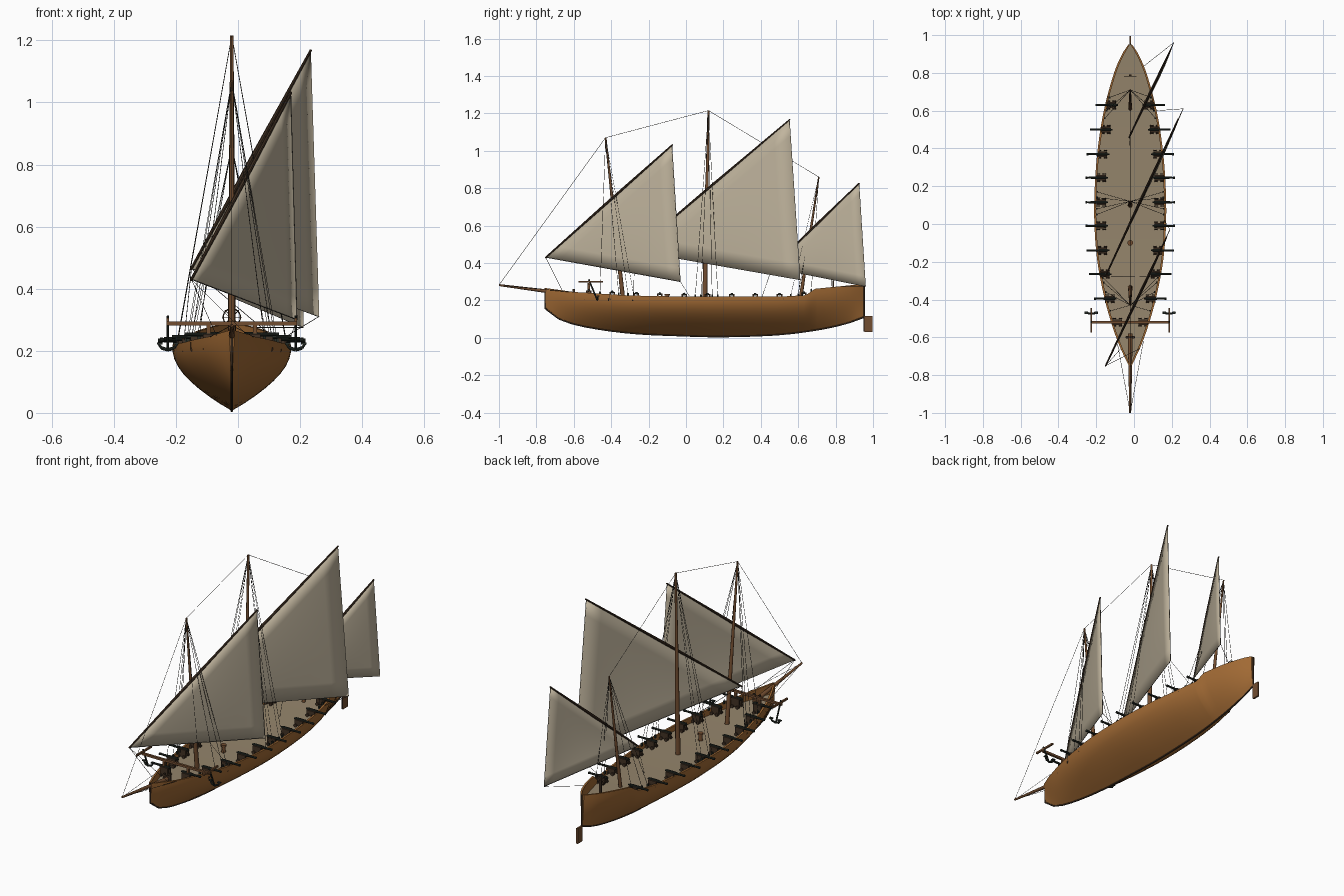
import bpy, bmesh, math
from mathutils import Vector, Matrix

if "Cube" in bpy.data.objects:
    bpy.data.objects.remove(bpy.data.objects["Cube"])

CX = -0.02  # hull centreline


def material(name, rgb):
    m = bpy.data.materials.new(name)
    m.diffuse_color = (*rgb, 1)
    m.use_nodes = True
    m.node_tree.nodes["Principled BSDF"].inputs["Base Color"].default_value = m.diffuse_color
    return m


HULL = material("hull_wood", (0.36, 0.145, 0.035))
DECK = material("deck_planks", (0.30, 0.235, 0.15))
MAST = material("mast_wood", (0.17, 0.075, 0.03))
YARD = material("dark_wood", (0.055, 0.032, 0.018))
IRON = material("iron", (0.02, 0.026, 0.02))
ROPE = material("rope", (0.035, 0.032, 0.028))
SAIL = material("sailcloth", (0.53, 0.46, 0.34))


def finish(name, bm, mats, angle=35):
    bmesh.ops.recalc_face_normals(bm, faces=bm.faces)
    me = bpy.data.meshes.new(name)
    bm.to_mesh(me)
    bm.free()
    for m in mats:
        me.materials.append(m)
    ob = bpy.data.objects.new(name, me)
    bpy.context.collection.objects.link(ob)
    if angle:
        bpy.ops.object.select_all(action='DESELECT')
        ob.select_set(True)
        bpy.context.view_layer.objects.active = ob
        bpy.ops.object.shade_smooth_by_angle(angle=math.radians(angle))
    return ob


def tube(bm, p0, p1, r0, r1=None, n=10, mat=0):
    p0, p1 = Vector(p0), Vector(p1)
    d = p1 - p0
    mx = Matrix.Translation((p0 + p1) / 2) @ d.to_track_quat('Z', 'Y').to_matrix().to_4x4()
    res = bmesh.ops.create_cone(bm, cap_ends=True, segments=n, radius1=r0,
                                radius2=r0 if r1 is None else r1, depth=d.length, matrix=mx)
    for f in {f for v in res["verts"] for f in v.link_faces}:
        f.material_index = mat


def box(bm, c, s, mat=0):
    res = bmesh.ops.create_cube(bm, size=1, matrix=Matrix.Translation(c) @ Matrix.Diagonal((*s, 1)))
    for f in {f for v in res["verts"] for f in v.link_faces}:
        f.material_index = mat


def curve(pts, y, smooth=True):
    """Interpolate (y, value) pairs."""
    k = 0
    while k < len(pts) - 2 and y > pts[k + 1][0]:
        k += 1
    (y0, a), (y1, b) = pts[k], pts[k + 1]
    t = (y - y0) / (y1 - y0)
    if not smooth:
        return a + (b - a) * t

    def slope(i):
        lo, hi = max(i - 1, 0), min(i + 1, len(pts) - 1)
        return (pts[hi][1] - pts[lo][1]) / (pts[hi][0] - pts[lo][0])
    h = y1 - y0
    return ((2*t**3 - 3*t*t + 1) * a + (t**3 - 2*t*t + t) * h * slope(k)
            + (3*t*t - 2*t**3) * b + (t**3 - t*t) * h * slope(k + 1))


WIDTH = [(-.75, .008), (-.65, .055), (-.55, .092), (-.4, .135), (-.2, .174), (0, .19),
         (.2, .188), (.4, .172), (.6, .14), (.8, .086), (.9, .043), (.95, .01)]
KEEL = [(-.75, .155), (-.68, .102), (-.55, .062), (-.3, .026), (0, .011), (.2, .007),
        (.5, .018), (.7, .043), (.85, .075), (.95, .11)]
SHEER = [(-.75, .266), (-.6, .245), (-.3, .226), (0, .22), (.5, .22), (.64, .228), (.69, .262), (.95, .288)]


def sheer(y):
    return curve(SHEER, y, False)


def deck_z(y):
    return .192 + .025 * (y / .9) ** 2


# Hull: lofted closed sections with bulwark and deck
bm = bmesh.new()
ys = sorted({round(-.75 + 1.7 * i / 48, 4) for i in range(49)} | {.64, .69})
rings = []
N = 9
for y in ys:
    w, zk, zs = curve(WIDTH, y), curve(KEEL, y), sheer(y)
    half = [(w * math.sin(min(i / N * 1.07, 1.04) * math.pi / 2) ** .92 if i else 0,
             zk + (zs - zk) * i / N) for i in range(N + 1)]
    wi = max(w - .011, .002)
    half += [(wi, zs), (wi, deck_z(y))]
    pts = [(-x, z) for x, z in half[:0:-1]] + half
    rings.append([bm.verts.new((CX + x, y, z)) for x, z in pts])
M = len(rings[0])
for a, b in zip(rings, rings[1:]):
    for j in range(M):
        k = (j + 1) % M
        bm.faces.new((a[j], a[k], b[k], b[j])).material_index = 1 if j == M - 1 else 0
bm.faces.new(rings[0])
bm.faces.new(rings[-1])
finish("hull", bm, [HULL, DECK], 40)

# Keel strip, stern post and rudder
bm = bmesh.new()
ky = [-.75 + 1.7 * i / 24 for i in range(25)]
for a, b in zip(ky, ky[1:]):
    tube(bm, (CX, a, curve(KEEL, a)), (CX, b, curve(KEEL, b)), .0045, n=6)
tube(bm, (CX, -.751, .155), (CX, -.751, .266), .0045, n=6)
tube(bm, (CX, .953, .035), (CX, .953, .285), .004, n=6)
finish("keel", bm, [YARD])
bm = bmesh.new()
box(bm, (CX, .975, .073), (.01, .042, .086))
finish("rudder", bm, [MAST], 0)

# Masts and bowsprit
FORE, MAIN, MIZZEN = (CX, -.43, 1.07), (CX, .12, 1.215), (CX, .71, .86)
TIP = (CX, -1, .282)
for name, foot, top, r in (("fore_mast", (CX, -.335, .19), FORE, .012),
                           ("main_mast", (CX, .10, .19), MAIN, .0135),
                           ("mizzen_mast", (CX, .61, .195), MIZZEN, .010),
                           ("bowsprit", (CX, -.58, .228), TIP, .013)):
    bm = bmesh.new()
    tube(bm, foot, top, r, r * .4, 12)
    finish(name, bm, [MAST])

# Lateen yards and triangular sails: tack, peak, clew
SAILS = {"fore": ((-.15, -.75, .43), (.17, -.075, 1.03), (.19, -.03, .30)),
         "main": ((-.15, -.275, .465), (.233, .553, 1.165), (.26, .61, .31)),
         "mizzen": ((-.025, .46, .375), (.195, .925, .825), (.21, .96, .275))}
R = 10
for name, tri in SAILS.items():
    A, B, C = map(Vector, tri)
    nrm = (B - A).cross(C - A).normalized()
    if nrm.x < 0:
        nrm = -nrm
    bm = bmesh.new()
    rows = []
    for i in range(R + 1):
        row = []
        for j in range(i + 1):
            u, v, s = (i - j) / R, j / R, 1 - i / R
            row.append(bm.verts.new(A * s + B * u + C * v + nrm * .25 * u * v * s))
        rows.append(row)
    for i in range(R):
        for j in range(i + 1):
            bm.faces.new((rows[i][j], rows[i + 1][j], rows[i + 1][j + 1]))
            if j < i:
                bm.faces.new((rows[i][j], rows[i + 1][j + 1], rows[i][j + 1]))
    sail = finish(name + "_sail", bm, [SAIL])
    sail.modifiers.new("cloth", 'SOLIDIFY').thickness = .002
    bm = bmesh.new()
    ext = (B - A) * .004
    mid = (A + B) / 2
    tube(bm, A - ext, mid, .004, .0075, 8)
    tube(bm, mid, B + ext, .0075, .004, 8)
    finish(name + "_yard", bm, [YARD])
    bm = bmesh.new()
    tube(bm, A, C, .0014, n=4)
    tube(bm, B, C, .0014, n=4)
    finish(name + "_bolt_rope", bm, [ROPE], 0)

# Standing and running rigging with deadeyes at the rail
bm = bmesh.new()
eyes = bmesh.new()


def line(a, b, r=.0011):
    tube(bm, a, b, r, n=4)


line(TIP, FORE)
line(FORE, MAIN)
line(MAIN, MIZZEN)
for top, feet in ((FORE, (-.46, -.36, -.31, -.28)), (MAIN, (.05, .08, .14, .17)),
                  (MIZZEN, (.56, .6, .67))):
    for s in (-1, 1):
        for y in feet:
            p = (CX + s * (curve(WIDTH, y) - .014), y, sheer(y) + .004)
            line(top, p)
            box(eyes, p, (.009, .009, .016))
for s in (-1, 1):
    line(TIP, (CX + s * .07, -.62, .245))
    line(SAILS["fore"][0], (CX + s * .05, -.66, .25))
    line(SAILS["main"][0], (CX + s * .155, -.28, .225))
line(SAILS["fore"][2], (.16, .02, .22))
line(SAILS["main"][2], (.12, .6, .225))
line(SAILS["mizzen"][2], (.045, .83, .275))
line(SAILS["mizzen"][0], (CX, .40, .2))
finish("rigging", bm, [ROPE], 0)
finish("deadeyes", eyes, [IRON], 0)

# Deck guns: (y, carriage distance from centreline)
GUNS = [(.63, .10), (.50, .13), (.37, .147), (.245, .153), (.115, .154), (-.01, .153),
        (-.14, .147), (-.265, .135), (-.395, .108), (-.52, .068)]
barrels, carriages = bmesh.new(), bmesh.new()
for y, d in GUNS:
    z, zd = sheer(y) + .013, deck_z(y)
    for s in (-1, 1):
        x = CX + s * d
        tube(barrels, (x - s * .028, y, z), (x + s * .082, y, z), .008, .005, 10)
        tube(barrels, (x + s * .074, y, z), (x + s * .084, y, z), .0065, n=10)
        tube(barrels, (x - s * .036, y, z), (x - s * .026, y, z), .004, n=8)
        for e in (-1, 1):
            box(carriages, (x, y + e * .011, (z + zd + .006) / 2), (.05, .008, z - zd - .004))
            for f in (-1, 1):
                tube(carriages, (x + f * .016, y + e * .016, zd + .008),
                     (x + f * .016, y + e * .023, zd + .008), .009, n=10)
        box(carriages, (x, y, zd + .014), (.044, .024, .01))
finish("gun_barrels", barrels, [IRON])
finish("gun_carriages", carriages, [YARD])

# Anchor beam across the bow, with an anchor at each end
bm = bmesh.new()
box(bm, (CX, -.52, .288), (.42, .013, .012))
for s in (-1, 1):
    box(bm, (CX + s * .075, -.52, .25), (.012, .012, .07))
finish("anchor_beam", bm, [MAST], 0)
bm = bmesh.new()
for s in (-1, 1):
    x = CX + s * .206
    box(bm, (x, -.51, .30), (.009, .13, .010), 1)
    crown = (x, -.475, .203)
    tube(bm, (x, -.52, .312), crown, .0045, n=8)
    for e in (-1, 1):
        tip = (x + e * .033, -.47, .226)
        tube(bm, crown, (x + e * .02, -.472, .209), .0055, n=8)
        tube(bm, (x + e * .02, -.472, .209), tip, .005, .003, n=8)
        box(bm, (x + e * .026, -.47, .224), (.018, .014, .006))
finish("anchors", bm, [IRON, MAST])

# Steering wheel at the stern
bm = bmesh.new()
c = Vector((CX, .78, .308))
ring = [c + Vector((math.cos(a), 0, math.sin(a))) * .028 for a in [i * math.pi / 8 for i in range(16)]]
for i in range(16):
    tube(bm, ring[i], ring[(i + 1) % 16], .0022, n=6)
    if i % 2 == 0:
        tube(bm, c, c + (ring[i] - c) * 1.15, .0014, n=5)
box(bm, (CX, .788, .255), (.012, .008, .105))
finish("steering_wheel", bm, [YARD])

# Capstan and bowsprit bitts
bm = bmesh.new()
tube(bm, (CX, -.10, .19), (CX, -.10, .225), .012, .010, 12)
tube(bm, (CX, -.10, .225), (CX, -.10, .235), .015, .015, 12)
finish("capstan", bm, [MAST])
bm = bmesh.new()
for s in (-1, 1):
    box(bm, (CX + s * .017, -.60, .23), (.009, .012, .06))
box(bm, (CX, -.60, .247), (.05, .008, .008))
finish("bowsprit_bitts", bm, [YARD], 0)
